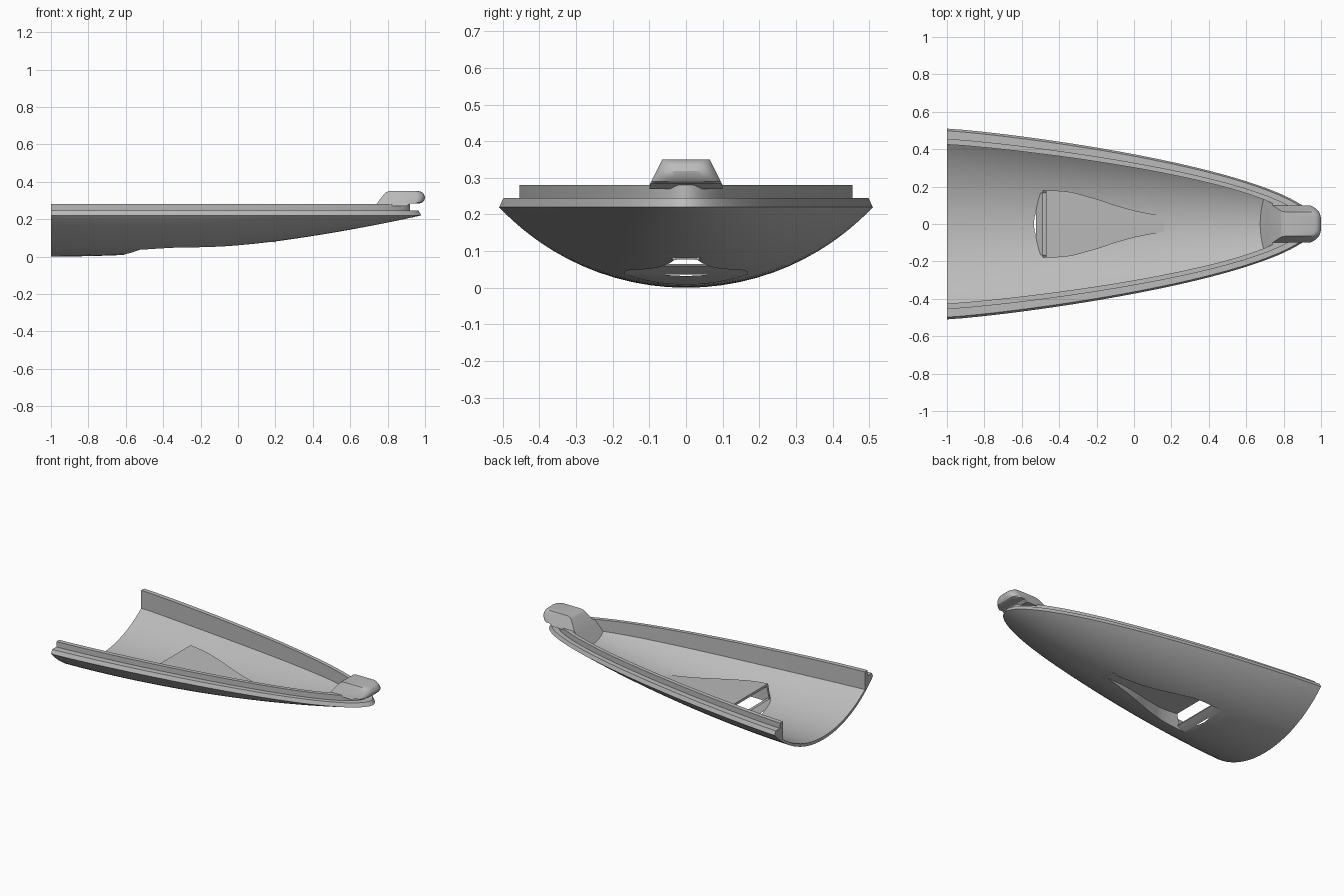
import bpy, bmesh, math

cube = bpy.data.objects.get("Cube")
if cube:
    bpy.data.objects.remove(cube, do_unlink=True)

grey = bpy.data.materials.new("satin grey")
grey.use_nodes = True
grey.diffuse_color = (0.5, 0.5, 0.5, 1)
grey.node_tree.nodes["Principled BSDF"].inputs["Base Color"].default_value = (0.5, 0.5, 0.5, 1)

RIM_Z, LEDGE_Z, TOP_Z, SKIN = 0.22, 0.245, 0.28, 0.02
OUTER, LEDGE, LIP, INNER = (0.51, 0.98), (0.498, 0.965), (0.455, 0.92), (0.425, 0.87)


def outline(curve, s):
    """Point (x, half width) on a plan outline; s runs from stern to tip."""
    width, tip = curve
    return -1 + s * (tip + 1), width * max(0, 1 - s ** 1.2) ** 0.54


def half_width(curve, x):
    return outline(curve, min(1, max(0, (x + 1) / (curve[1] + 1))))[1]


def hull_z(x, y):
    """Height of the outer skin, a circular arc across each section."""
    s = min(0.9999, max(0, (x + 1) / 1.98))
    keel = RIM_Z * s * s
    w, h = half_width(OUTER, x), RIM_Z - keel
    r = (w * w + h * h) / (2 * h)
    return keel + r - math.sqrt(max(0, r * r - y * y))


def interp(points, x):
    for (x0, v0), (x1, v1) in zip(points, points[1:]):
        if x <= x1:
            return v0 + (v1 - v0) * max(0, x - x0) / (x1 - x0)
    return points[-1][1]


def loft(name, loops):
    """Closed solid through a list of equal closed loops."""
    bm = bmesh.new()
    rings = [[bm.verts.new(p) for p in loop] for loop in loops]
    n = len(rings[0])
    for a, b in zip(rings, rings[1:]):
        for i in range(n):
            j = (i + 1) % n
            bm.faces.new((a[i], a[j], b[j], b[i]))
    bm.faces.new(rings[0])
    bm.faces.new(rings[-1])
    bmesh.ops.remove_doubles(bm, verts=bm.verts, dist=1e-5)
    bmesh.ops.recalc_face_normals(bm, faces=bm.faces)
    mesh = bpy.data.meshes.new(name)
    bm.to_mesh(mesh)
    bm.free()
    mesh.materials.append(grey)
    obj = bpy.data.objects.new(name, mesh)
    bpy.context.collection.objects.link(obj)
    return obj


def activate(obj):
    bpy.ops.object.select_all(action='DESELECT')
    obj.select_set(True)
    bpy.context.view_layer.objects.active = obj


# Hull shell with stepped rim
def hull_loop(s):
    n = 32
    fan = [math.sin(math.pi / 2 * (2 * i / n - 1)) for i in range(n + 1)]
    xo, wo = outline(OUTER, s)
    xi, wi = outline(INNER, s)
    skin = [(xo, wo * f, hull_z(xo, wo * f) if abs(f) < 0.9999 else RIM_Z) for f in fan]
    if s == 1:
        skin = [(xo, 0, RIM_Z)] * (n + 1)
    side = []
    for curve, z in ((LEDGE, LEDGE_Z), (LIP, LEDGE_Z), (LIP, TOP_Z), (INNER, TOP_Z)):
        x, w = outline(curve, s)
        side.append((x, w, z))
    inside = [(xi, -wi * f, hull_z(xi, wi * f) + SKIN) for f in fan]
    return skin + side + inside + [(x, -y, z) for x, y, z in reversed(side)]


STATIONS = 48
hull_loops = [hull_loop(1 - (1 - i / STATIONS) ** 2) for i in range(STATIONS)]
hull_loops.append([(x, 0, z) for x, y, z in hull_loop(1)])
bm_hull = loft_hull = None


def loft_open_tip():
    """Hull loft whose tip folds shut on the centre line."""
    bm = bmesh.new()
    rings = [[bm.verts.new(p) for p in loop] for loop in hull_loops]
    n = len(rings[0])
    for a, b in zip(rings, rings[1:]):
        for i in range(n):
            j = (i + 1) % n
            bm.faces.new((a[i], a[j], b[j], b[i]))
    bm.faces.new(rings[0])
    bmesh.ops.remove_doubles(bm, verts=bm.verts, dist=1e-5)
    bmesh.ops.recalc_face_normals(bm, faces=bm.faces)
    mesh = bpy.data.meshes.new("hull")
    bm.to_mesh(mesh)
    bm.free()
    mesh.materials.append(grey)
    obj = bpy.data.objects.new("hull", mesh)
    bpy.context.collection.objects.link(obj)
    return obj


hull = loft_open_tip()

# Air intake: plan width, ramp underside and rounded rear edge
DUCT_W = [(-0.47, 0.167), (-0.4, 0.166), (-0.33, 0.158), (-0.2, 0.122), (-0.1, 0.088),
          (0, 0.06), (0.1, 0.04), (0.2, 0.025)]
RAMP = [(-0.47, 0.14), (0.2, 0.077)]
FILLET = [(-0.64, 0.0), (-0.6, 0.013), (-0.57, 0.021), (-0.53, 0.034), (-0.5, 0.046), (-0.474, 0.06)]

cut_loops = []
for x, z in FILLET + [(-0.47 + 0.67 * i / 24, None) for i in range(25)]:
    w = interp(DUCT_W, x)
    top = interp(RAMP, x) if z is None else z
    cut_loops.append([(x, -w, -0.1), (x, w, -0.1), (x, w, top), (x, -w, top)])
cutter = loft("intake_cutter", cut_loops)
cutter.hide_render = True
cut = hull.modifiers.new("intake", 'BOOLEAN')
cut.operation = 'DIFFERENCE'
cut.solver = 'EXACT'
cut.object = cutter
activate(hull)
bpy.ops.object.modifier_apply(modifier=cut.name)
bpy.data.objects.remove(cutter, do_unlink=True)

# Intake duct: roof and side walls inside the hull
duct_loops = []
for i in range(25):
    x = -0.47 + 0.67 * i / 24
    w, under = interp(DUCT_W, x), interp(RAMP, x)
    t = 0.012
    roof = under + 0.016
    foot = min(hull_z(x, w + t) + 0.006, under - 0.001)
    back = 0.02 if i == 0 else 0
    half = [(x - back, w + t, foot), (x, w + t, roof)]
    inner = [(x, w, under), (x - back, w, foot)]
    duct_loops.append(half + [(a, -b, c) for a, b, c in reversed(half)]
                      + [(a, -b, c) for a, b, c in reversed(inner)] + inner)
duct = loft("intake_duct", duct_loops)

# Raised lip at the rear of the intake
LIP_BAR = [(-0.525, 0.036), (-0.49, 0.065), (-0.472, 0.065), (-0.474, 0.06), (-0.5, 0.046)]
lip = loft("intake_lip", [[(x, y, z) for x, z in LIP_BAR] for y in (-0.167, 0.167)])

# Solid bow block with a sloping rear face
block_loops = []
for i in range(13):
    u, n = i / 12, 12
    loop = []
    for top in (False, True):
        for k in range(n + 1):
            f = (2 * k / n - 1) * (-1 if top else 1)
            x = 0.67 + 0.22 * u
            w = half_width(LIP, x) * 0.94
            z = TOP_Z - 0.0005 if top else hull_z(x, w * f) + 0.008
            shear = (1 - u) * 0.64 * (z - 0.17)
            x += shear
            loop.append((x, min(w, half_width(LIP, x) * 0.97) * f, z))
    block_loops.append(loop)
block = loft("bow_block", block_loops)

# Rounded nose catch on top of the bow
CATCH = [(0.733, 0.27), (0.74, 0.28), (0.78, 0.333), (0.79, 0.343), (0.805, 0.349), (0.82, 0.35),
         (0.965, 0.35), (0.982, 0.345), (0.994, 0.334), (1.0, 0.318), (0.997, 0.302),
         (0.987, 0.29), (0.97, 0.284), (0.92, 0.284), (0.9, 0.27)]
catch_loops = []
for i in range(25):
    v = math.sin(math.pi / 2 * (i / 12 - 1))
    pull = math.sqrt(1 - 0.85 * v ** 4)
    catch_loops.append([(x if x < 0.93 else 0.93 + (x - 0.93) * pull,
                         v * (0.1 - 0.5 * max(0, z - 0.28)), z) for x, z in CATCH])
catch = loft("nose_catch", catch_loops)

for obj in (hull, duct, lip, block, catch):
    activate(obj)
    bpy.ops.object.shade_smooth_by_angle(angle=math.radians(30))
